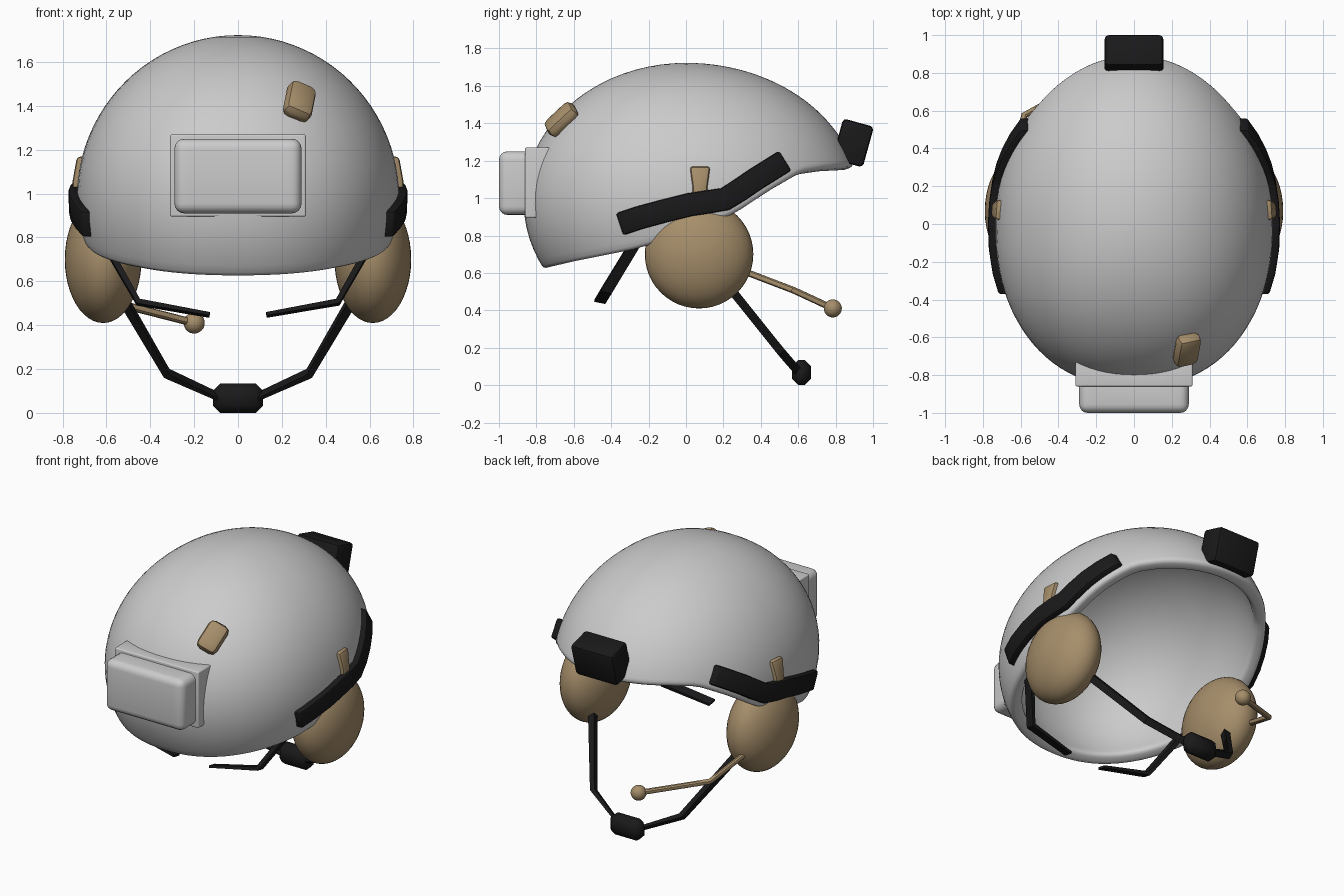
import bpy, bmesh, math
from mathutils import Vector, Matrix

if "Cube" in bpy.data.objects:
    bpy.data.objects.remove(bpy.data.objects["Cube"])

A, BF, BB, C, ZC = 0.735, 0.868, 0.93, 0.743, 0.98   # dome radii and centre height


def material(name, rgb):
    m = bpy.data.materials.new(name)
    m.diffuse_color = (*rgb, 1)
    m.use_nodes = True
    m.node_tree.nodes["Principled BSDF"].inputs["Base Color"].default_value = m.diffuse_color
    return m


TAN = material("tan", (0.38, 0.27, 0.145))
BLACK = material("black", (0.01, 0.01, 0.011))


def finish(ob, mat=None, bevel=0, segs=2, angle=35):
    if bevel:
        b = ob.modifiers.new("bevel", 'BEVEL')
        b.width, b.segments, b.limit_method = bevel, segs, 'ANGLE'
        b.angle_limit = math.radians(40)
    bpy.ops.object.select_all(action='DESELECT')
    bpy.context.view_layer.objects.active = ob
    ob.select_set(True)
    if ob.modifiers or ob.type == 'CURVE':
        bpy.ops.object.convert(target='MESH')
        ob = bpy.context.view_layer.objects.active
    bpy.ops.object.shade_smooth_by_angle(angle=math.radians(angle))
    if mat:
        ob.data.materials.append(mat)
    return ob


def new_object(name, bm):
    me = bpy.data.meshes.new(name)
    bm.to_mesh(me)
    bm.free()
    ob = bpy.data.objects.new(name, me)
    bpy.context.collection.objects.link(ob)
    return ob


def loft(name, sections):
    """Closed solid through matching cross-sections."""
    bm = bmesh.new()
    rings = [[bm.verts.new(p) for p in s] for s in sections]
    n = len(rings[0])
    for r, q in zip(rings, rings[1:]):
        for i in range(n):
            j = (i + 1) % n
            bm.faces.new((r[i], r[j], q[j], q[i]))
    bm.faces.new(rings[0])
    bm.faces.new(rings[-1])
    bmesh.ops.recalc_face_normals(bm, faces=bm.faces)
    return new_object(name, bm)


def box(name, size, matrix):
    bm = bmesh.new()
    bmesh.ops.create_cube(bm, size=1, matrix=matrix @ Matrix.Diagonal((*size, 1)))
    return new_object(name, bm)


def ball(name, loc, radii):
    bm = bmesh.new()
    bmesh.ops.create_uvsphere(bm, u_segments=40, v_segments=24, radius=1,
                              matrix=Matrix.Translation(loc) @ Matrix.Diagonal((*radii, 1)))
    return new_object(name, bm)


def lerp(table, v):
    if v <= table[0][0]:
        return table[0][1]
    for (a, p), (b, q) in zip(table, table[1:]):
        if v <= b:
            return p + (q - p) * (v - a) / (b - a)
    return table[-1][1]


def shape(y):
    return (BF, 2.2) if y < 0 else (BB, 2.0)


def surf_x(y, z):
    b, p = shape(y)
    r = math.sqrt(max(1e-4, 1 - ((z - ZC) / C) ** 2))
    return A * r * max(0, 1 - (abs(y) / (b * r)) ** p) ** (1 / p)


def surf_y(x, z):
    r = math.sqrt(1 - ((z - ZC) / C) ** 2)
    return -BF * r * (1 - (abs(x) / (A * r)) ** 2.2) ** (1 / 2.2)


# Helmet shell: dome trimmed along a rim that rises towards the back
RIM = [(-0.77, 0.615), (-0.6, 0.655), (-0.3, 0.715), (-0.1, 0.77), (0.1, 0.84),
       (0.27, 0.92), (0.45, 1.04), (0.62, 1.14), (0.75, 1.16), (0.9, 1.17)]


def dome(t, phi):
    s, c = math.sin(t), math.cos(t)
    b, p = shape(s)
    return Vector((math.copysign(abs(c) ** (2 / p), c) * A * math.sin(phi),
                   math.copysign(abs(s) ** (2 / p), s) * b * math.sin(phi),
                   ZC + C * math.cos(phi)))


N, K = 96, 26
bm = bmesh.new()
top = bm.verts.new((0, 0, ZC + C))
columns = []
for i in range(N):
    t = 2 * math.pi * i / N
    lo, hi = 0.8, 2.4
    for _ in range(30):
        mid = (lo + hi) / 2
        p = dome(t, mid)
        lo, hi = (mid, hi) if p.z > lerp(RIM, p.y) else (lo, mid)
    columns.append([bm.verts.new(dome(t, lo * k / K)) for k in range(1, K + 1)])
for i in range(N):
    a, b = columns[i], columns[(i + 1) % N]
    bm.faces.new((top, a[0], b[0]))
    for k in range(K - 1):
        bm.faces.new((a[k], a[k + 1], b[k + 1], b[k]))
shell = new_object("helmet_shell", bm)
sol = shell.modifiers.new("thickness", 'SOLIDIFY')
sol.thickness, sol.offset = 0.08, -1
finish(shell, None, 0.025, 3, 50)


# Front pack and its wider base, back faces following the dome
def pack(name, half, front, z0, z1, bevel):
    secs = []
    for i in range(9):
        x = half * (i / 4 - 1)
        secs.append([(x, front, z0), (x, front, z1),
                     (x, surf_y(x, z1) + 0.02, z1), (x, surf_y(x, z0) + 0.02, z0)])
    finish(loft(name, secs), None, bevel, 4)


pack("front_pack", 0.29, -1, 0.91, 1.25, 0.045)
pack("front_pack_base", 0.31, -0.86, 0.895, 1.27, 0.03)

# Rear mount block
finish(box("rear_mount", (0.31, 0.17, 0.225),
           Matrix.Translation((0, 0.893, 1.295)) @ Matrix.Rotation(-0.27, 4, 'X')),
       BLACK, 0.02, 2)

# Small tan block on the dome
n = Vector((0.525, -0.85, 0.8))
rot = n.to_track_quat('Z', 'Y').to_matrix().to_4x4() @ Matrix.Rotation(-0.52, 4, 'Z')
finish(box("top_block", (0.135, 0.195, 0.085), Matrix.Translation((0.28, -0.665, 1.42)) @ rot),
       TAN, 0.035, 2)


def hugging_strip(name, s, pts, halves, out):
    """Strip in the side plane that wraps the dome surface."""
    secs = []
    for i, (p, half) in enumerate(zip(pts, halves)):
        a, b = Vector(pts[max(i - 1, 0)]), Vector(pts[min(i + 1, len(pts) - 1)])
        d = (b - a).normalized()
        nrm = Vector((-d.y, d.x)) * half
        hi, lo = Vector(p) + nrm, Vector(p) - nrm
        secs.append([(s * (surf_x(q.x, q.y) + o), q.x, q.y)
                     for q, o in ((hi, -0.02), (hi, out), (lo, out), (lo, -0.02))])
    return loft(name, secs)


def ribbon(name, pts, w, width, thicks):
    """Flat strap along a path; w is the direction of its width."""
    pts = [Vector(p) for p in pts]
    secs = []
    for i, p in enumerate(pts):
        t = pts[min(i + 1, len(pts) - 1)] - pts[max(i - 1, 0)]
        nn = t.cross(w).normalized() * thicks[i] / 2
        ww = w.normalized() * width / 2
        secs.append([p + ww + nn, p + ww - nn, p - ww - nn, p - ww + nn])
    return loft(name, secs)


RAIL = [(-0.355, 0.86), (-0.25, 0.895), (-0.12, 0.93), (0.02, 0.965), (0.12, 0.98),
        (0.21, 0.995), (0.29, 1.045), (0.37, 1.10), (0.45, 1.15), (0.53, 1.20)]

for s, side in ((1, "right"), (-1, "left")):
    # Side rail
    finish(hugging_strip("side_rail_" + side, s, RAIL, [0.062] * 10, 0.04), BLACK, 0.012, 2)
    # Ear cup and its arm
    finish(ball("ear_cup_" + side, (s * 0.615, 0.07, 0.70), (0.175, 0.29, 0.29)), TAN)
    finish(hugging_strip("ear_cup_arm_" + side, s, [(0.075, 0.93), (0.075, 1.06), (0.075, 1.17)],
                         [0.038, 0.04, 0.055], 0.025), TAN, 0.018, 2)
    # Nape and chin straps
    finish(ribbon("nape_strap_" + side, [(s * 0.60, -0.27, 0.76), (s * 0.455, -0.425, 0.505),
                                         (s * 0.13, -0.46, 0.447)],
                  Vector((0, 1, -0.2)), 0.06, (0.03, 0.025, 0.015)), BLACK)
    finish(ribbon("chin_strap_" + side, [(s * 0.63, 0.09, 0.70), (s * 0.325, 0.507, 0.18),
                                         (s * 0.06, 0.61, 0.06)],
                  Vector((0, 0.79, 0.62)), 0.045, (0.045, 0.03, 0.015)), BLACK)

# Chin cup
finish(box("chin_cup", (0.23, 0.10, 0.135), Matrix.Translation((0, 0.617, 0.0675))),
       BLACK, 0.034, 1, 50)

# Microphone boom and tip
cu = bpy.data.curves.new("microphone_boom", 'CURVE')
cu.dimensions, cu.bevel_depth, cu.bevel_resolution, cu.use_fill_caps = '3D', 0.018, 3, True
sp = cu.splines.new('POLY')
path = [(-0.66, 0.28, 0.62), (-0.58, 0.576, 0.507), (-0.2, 0.785, 0.41)]
sp.points.add(len(path) - 1)
for q, p in zip(sp.points, path):
    q.co = (*p, 1)
boom = bpy.data.objects.new("microphone_boom", cu)
bpy.context.collection.objects.link(boom)
finish(boom, TAN)
finish(ball("microphone_tip", path[-1], (0.048, 0.048, 0.048)), TAN)
